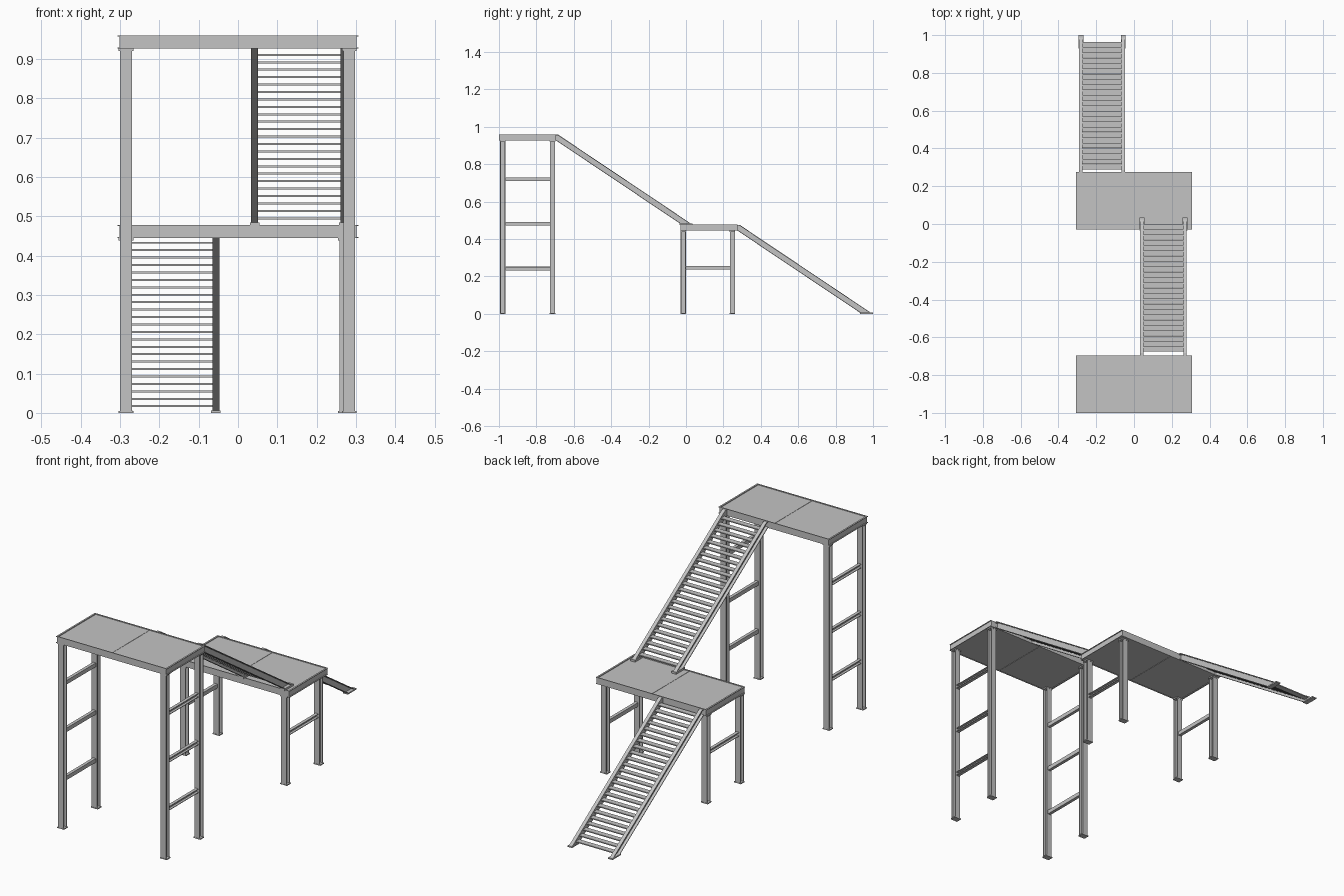
import bpy, bmesh

cube = bpy.data.objects.get("Cube")
if cube:
    bpy.data.objects.remove(cube, do_unlink=True)

steel = bpy.data.materials.new("grey_steel")
steel.use_nodes = True
steel.diffuse_color = (0.55, 0.55, 0.55, 1)
steel.node_tree.nodes["Principled BSDF"].inputs["Base Color"].default_value = (0.55, 0.55, 0.55, 1)


def prism(bm, pts, x0, x1):
    """Extrude a (y, z) outline from x0 to x1."""
    a = [bm.verts.new((x0, y, z)) for y, z in pts]
    b = [bm.verts.new((x1, y, z)) for y, z in pts]
    n = len(pts)
    bm.faces.new(a)
    bm.faces.new(b[::-1])
    for i in range(n):
        j = (i + 1) % n
        bm.faces.new((a[i], b[i], b[j], a[j]))


def box(bm, x0, x1, y0, y1, z0, z1):
    prism(bm, [(y0, z0), (y1, z0), (y1, z1), (y0, z1)], min(x0, x1), max(x0, x1))


def finish(bm, name):
    bmesh.ops.recalc_face_normals(bm, faces=bm.faces[:])
    me = bpy.data.meshes.new(name)
    bm.to_mesh(me)
    bm.free()
    me.materials.append(steel)
    ob = bpy.data.objects.new(name, me)
    bpy.context.collection.objects.link(ob)
    return ob


T = 0.004      # plate thickness
SLOPE = 0.67   # stair slope
RIM = 0.033    # rim height


def platform(name, y0, y1, top):
    # Rim: flat plates front and back, outward channels at the ends
    bm = bmesh.new()
    low = top - RIM
    for ya in (y0, y1 - T):
        box(bm, -0.302, 0.302, ya, ya + T, low, top)
    for s in (-1, 1):
        box(bm, s * 0.298, s * 0.302, y0, y1, low, top)
        for z in (low, top - 0.003):
            box(bm, s * 0.302, s * 0.306, y0, y1, z, z + 0.003)
    finish(bm, name + "_rim")
    # Two deck panels meeting at a fine seam
    bm = bmesh.new()
    for s in (-1, 1):
        box(bm, s * 0.0008, s * 0.298, y0 + T, y1 - T, low + 0.002, top - 0.004)
    finish(bm, name + "_deck")


def leg(name, x, y, top):
    # H-section post with foot and cap plates; x and y are its centre
    bm = bmesh.new()
    h = 0.015
    for ya in (y - h + 0.001, y + h - 0.001 - T):
        box(bm, x - h, x + h, ya, ya + T, 0, top)
    box(bm, x - 0.002, x + 0.002, y - h + T, y + h - T, 0, top)
    p = 0.019
    box(bm, x - p, x + p, y - h, y + h, 0, 0.005)
    box(bm, x - p, x + p, y - h, y + h, top - 0.006, top)
    finish(bm, name)


def brace(name, x, side, y0, y1, z):
    # Channel tie between front and back legs, open outward
    bm = bmesh.new()
    box(bm, x - side * 0.008, x - side * 0.004, y0, y1, z - 0.01, z + 0.01)
    for za in (z - 0.01, z + 0.007):
        box(bm, x - side * 0.004, x + side * 0.008, y0, y1, za, za + 0.003)
    finish(bm, name)


def stair(name, x0, x1, y0, top, base):
    # Stringers: web on the tread side, flanges pointing outward
    cut = base + 0.006
    hi, lo, shelf = top - 0.002, top - RIM, y0 + 0.012
    end_hi = shelf + (hi - cut) / SLOPE
    end_lo = y0 + (lo - cut) / SLOPE
    f = 0.0045
    web = [(y0, lo), (y0, hi), (shelf, hi), (end_hi, cut), (end_lo, cut)]
    top_flange = [(y0, hi - T), (y0, hi), (shelf, hi), (end_hi, cut),
                  (end_hi - f / SLOPE, cut), (shelf - 0.002, hi - T)]
    low_flange = [(y0, lo), (y0, lo + f), (end_lo + f / SLOPE, cut), (end_lo, cut)]
    for tag, x, s in (("right", x0, 1), ("left", x1, -1)):
        bm = bmesh.new()
        for pts, a, b in ((web, 0.014, 0.018), (top_flange, 0, 0.014), (low_flange, 0, 0.014)):
            prism(bm, pts, min(x + s * a, x + s * b), max(x + s * a, x + s * b))
        # Foot plate
        box(bm, x - s * 0.003, x + s * 0.022, end_lo, end_hi + 0.011, base - 0.004 if base else 0, cut)
        finish(bm, f"{name}_{tag}_stringer")
    # Treads
    bm = bmesh.new()
    z = base + 0.017
    while z < top - 0.012:
        y = y0 + (top - 0.008 - z) / SLOPE
        box(bm, x0 + 0.017, x1 - 0.017, max(y - 0.014, y0), y + 0.0135, z - 0.0025, z + 0.0025)
        z += 0.0189
    finish(bm, name + "_treads")


levels = (
    ("upper", -1.0, -0.695, 0.96, (-0.285, 0.283), (-0.98, -0.714), (0.242, 0.482, 0.72)),
    ("lower", -0.03, 0.275, 0.478, (-0.285, 0.273), (-0.015, 0.248), (0.247,)),
)
for name, y0, y1, top, xs, ys, ties in levels:
    platform(name + "_platform", y0, y1, top)
    for x, side, tag in zip(xs, (-1, 1), ("right", "left")):
        for y, end in zip(ys, ("front", "back")):
            leg(f"{name}_{end}_{tag}_leg", x, y, top - RIM)
        for i, z in enumerate(ties):
            brace(f"{name}_{tag}_brace_{i + 1}", x, side, ys[0] + 0.012, ys[1] - 0.012, z)

stair("upper_stair", 0.033, 0.279, -0.695, 0.96, 0.478)
stair("lower_stair", -0.29, -0.047, 0.275, 0.478, 0)
